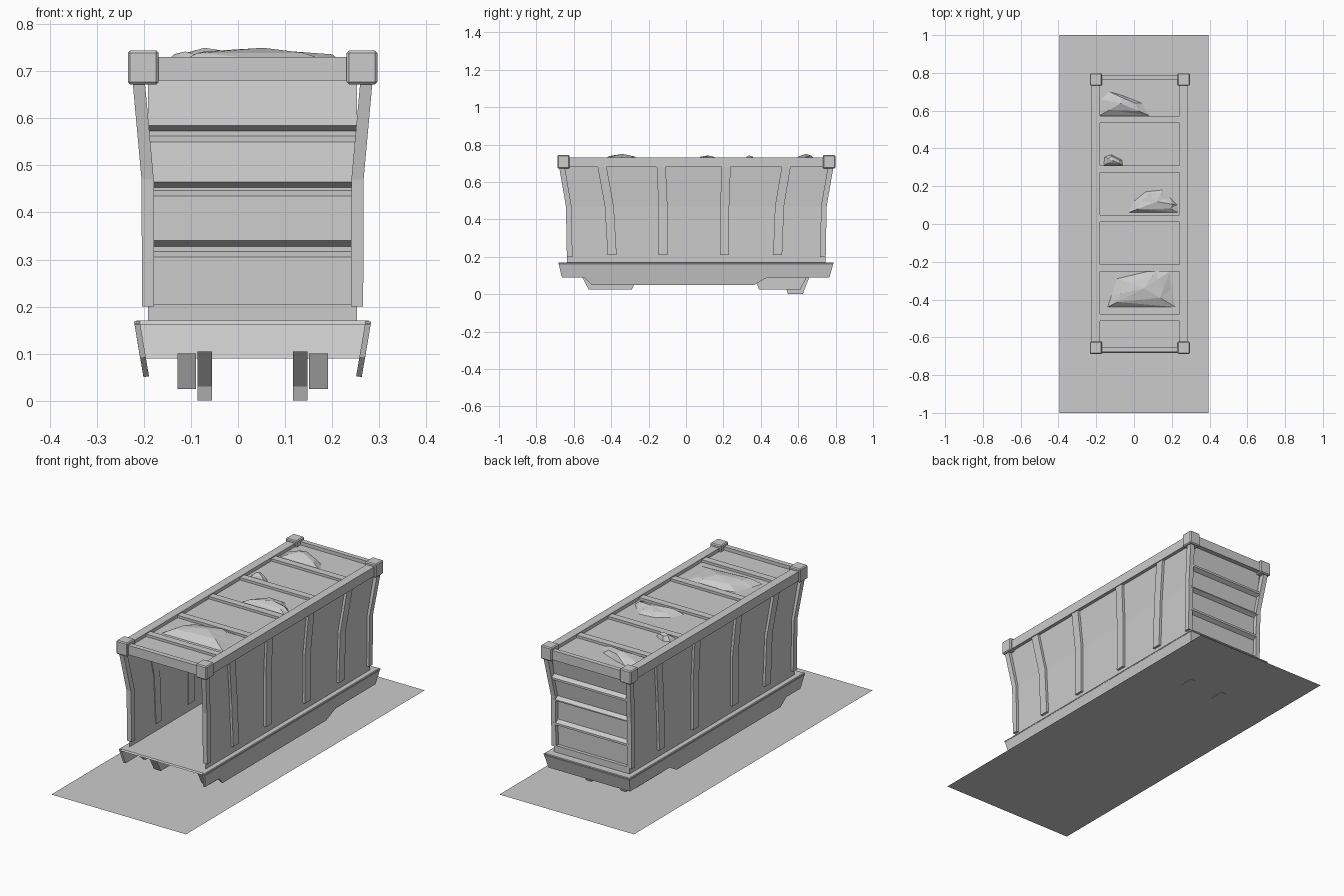
import bpy, bmesh, random
from mathutils import Vector

if "Cube" in bpy.data.objects:
    bpy.data.objects.remove(bpy.data.objects["Cube"])

random.seed(4)
CX, CY = 0.031, 0.055          # centre of the container on the ground sheet


def make(name, verts, faces, offset=True):
    bm = bmesh.new()
    o = Vector((CX, CY, 0)) if offset else Vector()
    vs = [bm.verts.new(Vector(v) + o) for v in verts]
    for f in faces:
        bm.faces.new([vs[i] for i in f])
    bmesh.ops.recalc_face_normals(bm, faces=bm.faces)
    me = bpy.data.meshes.new(name)
    bm.to_mesh(me)
    bm.free()
    ob = bpy.data.objects.new(name, me)
    bpy.context.collection.objects.link(ob)
    return ob


def loft(name, rings, caps=True):
    """Bridge equal-length closed rings of points."""
    n = len(rings[0])
    faces = [(r * n + i, r * n + (i + 1) % n, (r + 1) * n + (i + 1) % n, (r + 1) * n + i)
             for r in range(len(rings) - 1) for i in range(n)]
    if caps:
        faces += [tuple(range(n)), tuple(range((len(rings) - 1) * n, len(rings) * n))]
    return make(name, [p for r in rings for p in r], faces)


def strip(name, a, b):
    """Open sheet between two matching lines of points."""
    n = len(a)
    return make(name, a + b, [(i, i + 1, n + i + 1, n + i) for i in range(n - 1)])


def rect(x0, x1, y0, y1, z):
    return [(x0, y0, z), (x1, y0, z), (x1, y1, z), (x0, y1, z)]


def box(name, x0, x1, y0, y1, z0, z1):
    return loft(name, [rect(x0, x1, y0, y1, z0), rect(x0, x1, y0, y1, z1)])


def bevel(ob, w):
    m = ob.modifiers.new("bevel", 'BEVEL')
    m.width, m.segments = w, 1


# ground sheet
make("ground_sheet", rect(-0.395, 0.395, -1, 1, 0.002), [(0, 1, 2, 3)], False)

# wall flare: height, half width, half length
FLARE = [(0.17, 0.222, 0.69), (0.47, 0.222, 0.695), (0.70, 0.238, 0.73)]

for s, side in ((-1, "left"), (1, "right")):
    # side wall sheet
    strip(f"{side}_wall", [(s * w, -l, z) for z, w, l in FLARE],
          [(s * w, l, z) for z, w, l in FLARE])
    # curved ribs: bottom, middle and top y
    for k, (yb, ym, yt) in enumerate([(-0.45, -0.465, -0.505), (-0.178, -0.178, -0.188),
                                      (0.150, 0.152, 0.160), (0.435, 0.445, 0.482)]):
        loft(f"{side}_rib_{k}",
             [rect(s * (w - 0.004), s * (w + 0.013), y - 0.024, y + 0.024, z) for z, w, y in
              ((0.21, 0.222, yb), (0.47, 0.222, ym), (0.69, 0.238, yt))])
    # top rail
    box(f"{side}_top_rail", s * 0.21, s * 0.255, -0.72, 0.72, 0.68, 0.73)
    for e, end in ((-1, "front"), (1, "back")):
        # corner posts and caps
        loft(f"{side}_{end}_post",
             [rect(s * (w - 0.013), s * (w + 0.013), e * (l - 0.03), e * l, z)
              for z, w, l in ((0.2, 0.222, 0.692), (0.47, 0.223, 0.697), (0.69, 0.243, 0.735))])
        bevel(box(f"{side}_{end}_cap", s * 0.2, s * 0.265, e * 0.677, e * 0.743, 0.672, 0.744), 0.005)
    # side skirt, deeper in the middle
    prof = [(-0.738, -0.718, 0.09), (-0.61, -0.60, 0.09), (-0.56, -0.56, 0.05),
            (0.31, 0.31, 0.05), (0.38, 0.38, 0.09), (0.734, 0.712, 0.09)]
    ob = strip(f"{side}_skirt", [(s * 0.252, a, 0.168) for a, b, z in prof],
               [(s * (0.252 - (0.168 - z) * 0.17), b, z) for a, b, z in prof])
    m = ob.modifiers.new("thickness", 'SOLIDIFY')
    m.thickness, m.offset = 0.012, -1
    # runners under the floor
    for end, (t0, b0, b1, t1) in (("front", (-0.615, -0.575, -0.345, -0.31)),
                                  ("back", (0.31, 0.335, 0.555, 0.595))):
        x0, x1 = s * 0.12, s * 0.16
        loft(f"{side}_{end}_runner", [rect(x0, x1, b0, b1, 0.025), rect(x0, x1, t0, t1, 0.10)])
    # rear feet
    x0, x1 = s * 0.086, s * 0.117
    loft(f"{side}_rear_foot", [rect(x0, x1, 0.49, 0.57, 0.0), rect(x0, x1, 0.48, 0.58, 0.03),
                               rect(x0, x1, 0.40, 0.61, 0.105)])

# floor, raised sill and back skirt
loft("floor", [rect(-0.252, 0.252, -0.738, 0.734, 0.162), rect(-0.247, 0.247, -0.733, 0.729, 0.17)])
box("back_sill", -0.222, 0.222, 0.66, 0.69, 0.17, 0.205)
strip("back_skirt", [(-0.252, 0.734, 0.168), (0.252, 0.734, 0.168)],
      [(-0.239, 0.712, 0.09), (0.239, 0.712, 0.09)])

# back wall: pressed sheet with three protruding ledges
line = [(0.672, 0.2)]
for z0, z1, y in ((0.305, 0.34, 0.673), (0.435, 0.465, 0.676), (0.55, 0.585, 0.69)):
    line += [(y, z0), (y + 0.022, z0 + 0.012), (y + 0.022, z1 - 0.012), (y, z1)]
line += [(0.71, 0.69)]
strip("back_wall", [(-0.222, y, z) for y, z in line], [(0.222, y, z) for y, z in line])

# end beams across the top
box("front_beam", -0.21, 0.21, -0.732, -0.705, 0.68, 0.73)
box("back_beam", -0.21, 0.21, 0.71, 0.735, 0.68, 0.73)

# roof sheet and cross bars
make("roof", rect(-0.215, 0.215, -0.71, 0.715, 0.712), [(0, 1, 2, 3)])
for k in range(5):
    y = 0.498 - k * 0.262
    box(f"roof_bar_{k}", -0.21, 0.21, y - 0.019, y + 0.019, 0.70, 0.725)


def mound(name, outline, h):
    """Faceted low heap over an outline given in ground coordinates."""
    pts = [Vector((x - CX, y - CY, 0.712)) for x, y in outline]
    c = sum(pts, Vector()) / len(pts)
    up = Vector((0, 0, h))
    inner = [c + (p - c) * random.uniform(0.5, 0.75) + up * random.uniform(0.5, 0.85) for p in pts]
    n = len(pts)
    faces = []
    for i in range(n):
        j = (i + 1) % n
        faces += [(i, j, n + j), (i, n + j, n + i), (n + i, n + j, 2 * n)]
    make(name, pts + inner + [c + up], faces)


# debris heaps on the roof
mound("heap_back", [(-0.18, 0.575), (-0.175, 0.66), (-0.13, 0.70), (-0.06, 0.68),
                    (0.04, 0.64), (0.08, 0.575)], 0.038)
mound("heap_small", [(-0.16, 0.31), (-0.155, 0.355), (-0.12, 0.367), (-0.065, 0.34),
                     (-0.06, 0.31)], 0.03)
mound("heap_middle", [(-0.03, 0.06), (0.0, 0.12), (0.06, 0.17), (0.15, 0.18),
                      (0.19, 0.14), (0.23, 0.10), (0.235, 0.06)], 0.03)
mound("heap_front", [(-0.14, -0.44), (-0.12, -0.38), (-0.09, -0.29), (0.12, -0.24),
                     (0.19, -0.25), (0.2, -0.34), (0.22, -0.44)], 0.038)
